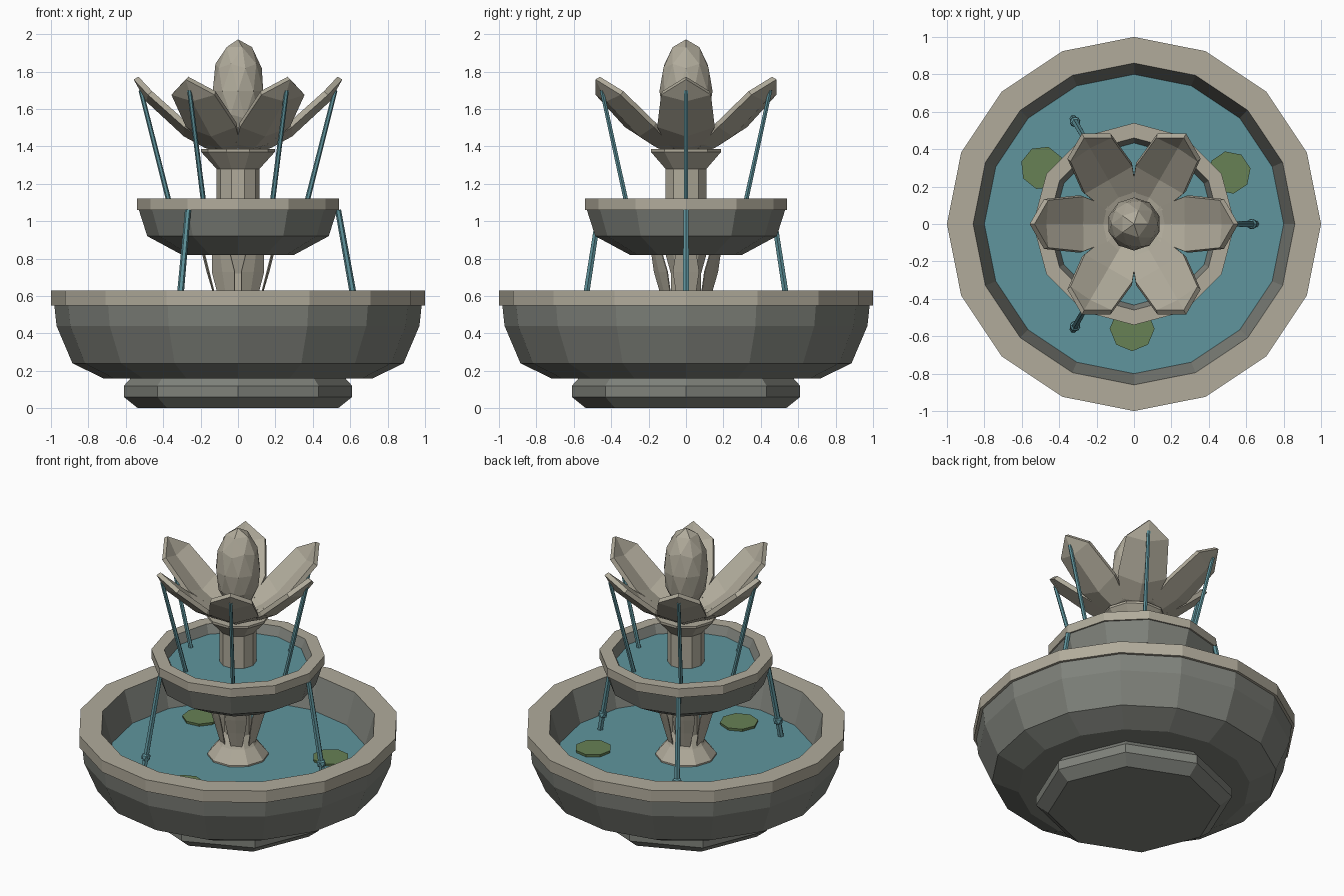
import bpy, bmesh, math
from mathutils import Vector, Matrix

if "Cube" in bpy.data.objects:
    bpy.data.objects.remove(bpy.data.objects["Cube"])


def material(name, rgb):
    m = bpy.data.materials.new(name)
    m.diffuse_color = (*rgb, 1)
    m.use_nodes = True
    m.node_tree.nodes["Principled BSDF"].inputs["Base Color"].default_value = m.diffuse_color
    return m


LIGHT = material("pale stone", (0.44, 0.41, 0.33))
DARK = material("grey stone", (0.215, 0.225, 0.20))
WATER = material("water", (0.115, 0.30, 0.34))
GREEN = material("lily green", (0.135, 0.22, 0.09))


def finish(bm, name, *mats):
    bmesh.ops.remove_doubles(bm, verts=bm.verts, dist=0.0005)
    bmesh.ops.recalc_face_normals(bm, faces=bm.faces)
    me = bpy.data.meshes.new(name)
    bm.to_mesh(me)
    bm.free()
    for m in mats:
        me.materials.append(m)
    ob = bpy.data.objects.new(name, me)
    bpy.context.collection.objects.link(ob)
    return ob


def lathe(name, profile, sides, mats, light_segments=()):
    """Turn an (r, z) profile into a capped solid; listed segments use the second material."""
    bm = bmesh.new()
    rings = [[bm.verts.new((r * math.cos(math.tau * i / sides), r * math.sin(math.tau * i / sides), z))
              for i in range(sides)] for r, z in profile]
    for s in range(len(rings) - 1):
        a, b = rings[s], rings[s + 1]
        for i in range(sides):
            j = (i + 1) % sides
            f = bm.faces.new((a[i], a[j], b[j], b[i]))
            f.material_index = int(s in light_segments)
    bm.faces.new(rings[0][::-1])
    bm.faces.new(rings[-1])
    return finish(bm, name, *mats)


def leaf(name, rows, angle, thickness, mat):
    """Cupped leaf from rows of (mid r, mid z, half width, edge r, edge z)."""
    bm = bmesh.new()
    strips = [[bm.verts.new(p) for p in ((er, -h, ez), (r, 0, z), (er, h, ez))]
              for r, z, h, er, ez in rows]
    for a, b in zip(strips, strips[1:]):
        for k in (0, 1):
            bm.faces.new((a[k], a[k + 1], b[k + 1], b[k]))
    ob = finish(bm, name, mat)
    ob.rotation_euler.z = angle
    mod = ob.modifiers.new("thickness", 'SOLIDIFY')
    mod.thickness = thickness
    mod.offset = 0
    return ob


def stream(name, start, end, r1, r2, angle, drop=None):
    """Tapered six-sided jet between two (r, z) points, with an optional drop on it."""
    a, b = Vector((start[0], 0, start[1])), Vector((end[0], 0, end[1]))
    d = b - a
    bm = bmesh.new()
    bmesh.ops.create_cone(bm, cap_ends=True, segments=6, radius1=r1, radius2=r2, depth=d.length,
                          matrix=Matrix.Translation((a + b) / 2) @ d.to_track_quat('Z', 'Y').to_matrix().to_4x4())
    if drop:
        bmesh.ops.create_icosphere(bm, subdivisions=1, radius=0.032,
                                   matrix=Matrix.Translation(a.lerp(b, drop)))
    ob = finish(bm, name, WATER)
    ob.rotation_euler.z = angle


# Foot and large basin
lathe("foot", [(0.535, 0), (0.61, 0.06), (0.61, 0.12), (0.565, 0.17)], 8, [DARK])
lathe("basin", [(0.72, 0.16), (0.885, 0.24), (0.97, 0.44), (0.982, 0.55), (1, 0.55), (1, 0.63),
                (0.86, 0.63), (0.79, 0.38)], 16, [DARK, LIGHT], (3, 4, 5))
lathe("basin_water", [(0.80, 0.40), (0.80, 0.42)], 16, [WATER])

# Lower column and the leaves around it
lathe("lower_column", [(0.19, 0.40), (0.19, 0.43), (0.125, 0.51), (0.085, 0.58), (0.085, 0.72),
                       (0.12, 0.84)], 10, [LIGHT])
for i in range(6):
    leaf("column_leaf", [(0.10, 0.50, 0.03, 0.10, 0.50), (0.135, 0.63, 0.055, 0.13, 0.63),
                         (0.165, 0.73, 0.07, 0.155, 0.73), (0.19, 0.83, 0.055, 0.18, 0.83)],
         i * math.tau / 6, 0.006, LIGHT)

# Upper bowl
lathe("upper_bowl", [(0.30, 0.82), (0.485, 0.92), (0.53, 1.06), (0.54, 1.06), (0.54, 1.12),
                     (0.46, 1.12), (0.425, 1.04)], 12, [DARK, LIGHT], (2, 3, 4))
lathe("upper_water", [(0.433, 1.045), (0.433, 1.06)], 12, [WATER])

# Upper column with flared cap, and flower bud
lathe("upper_column", [(0.115, 1.03), (0.115, 1.28), (0.197, 1.37), (0.197, 1.385)], 10, [LIGHT])
bm = bmesh.new()
bmesh.ops.create_icosphere(bm, subdivisions=2, radius=1)
bmesh.ops.transform(bm, matrix=Matrix.Translation((0, 0, 1.695)) @ Matrix.Diagonal((0.142, 0.142, 0.277, 1)),
                    verts=bm.verts)
finish(bm, "bud", LIGHT)

# Petals with a jet falling from each tip into the bowl
for i in range(6):
    a = i * math.tau / 6
    leaf("petal", [(0.10, 1.385, 0.05, 0.10, 1.395), (0.17, 1.405, 0.10, 0.15, 1.425),
                   (0.28, 1.465, 0.15, 0.28, 1.515), (0.48, 1.65, 0.13, 0.47, 1.685),
                   (0.545, 1.765, 0.0, 0.545, 1.765)], a, 0.03, LIGHT)
    stream("upper_jet", (0.52, 1.70), (0.355, 1.05), 0.012, 0.014, a)

# Jets spilling from the bowl into the basin
for i in range(3):
    stream("lower_jet", (0.535, 1.06), (0.65, 0.42), 0.016, 0.019, i * math.tau / 3, 0.83)

# Floating lily pads
for x, y, r, turn in ((0.51, 0.275, 0.115, 0.2), (-0.49, 0.30, 0.117, 0.5), (-0.01, -0.56, 0.12, 0.0)):
    pad = lathe("lily_pad", [(r * 0.97, 0.415), (r, 0.437)], 8, [GREEN])
    pad.location = (x, y, 0)
    pad.rotation_euler.z = turn
